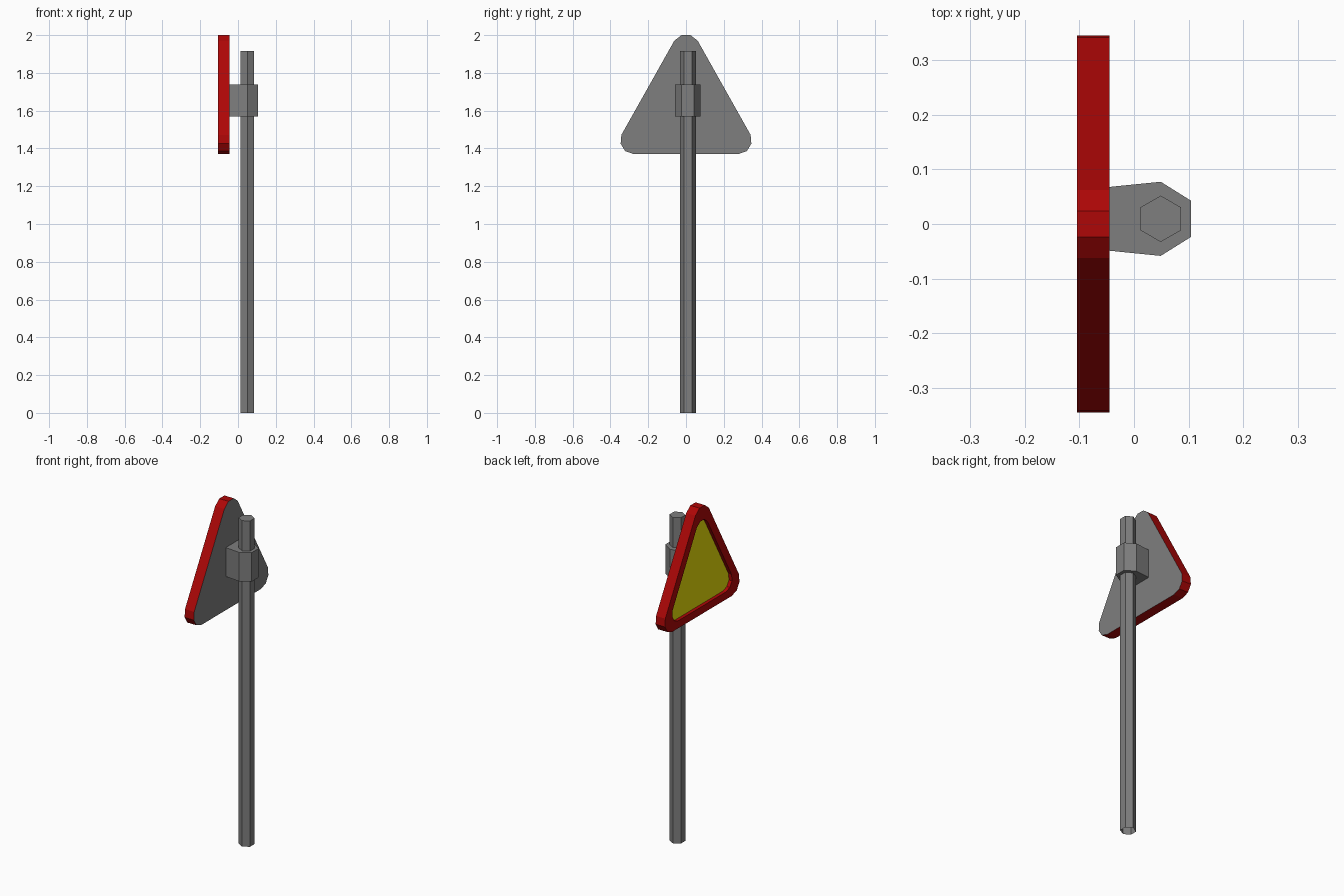
import bpy, bmesh, math
from mathutils import Vector

if "Cube" in bpy.data.objects:
    bpy.data.objects.remove(bpy.data.objects["Cube"])


def material(name, color):
    m = bpy.data.materials.new(name)
    m.diffuse_color = color
    m.use_nodes = True
    m.node_tree.nodes["Principled BSDF"].inputs["Base Color"].default_value = m.diffuse_color
    return m


grey = material("dark_grey", (0.21, 0.21, 0.21, 1))
red = material("sign_red", (0.42, 0.002, 0.002, 1))
yellow = material("sign_yellow", (0.82, 0.73, 0.003, 1))


def finish(bm, name, mats):
    me = bpy.data.meshes.new(name)
    bm.to_mesh(me)
    bm.free()
    ob = bpy.data.objects.new(name, me)
    bpy.context.collection.objects.link(ob)
    for m in mats:
        me.materials.append(m)
    return ob


def prism(points, offset):
    """Extrude a closed outline by an offset; returns bmesh, start cap and end cap."""
    bm = bmesh.new()
    a = [bm.verts.new(p) for p in points]
    b = [bm.verts.new(Vector(p) + Vector(offset)) for p in points]
    n = len(a)
    start, end = bm.faces.new(a[::-1]), bm.faces.new(b)
    for i in range(n):
        bm.faces.new((a[i], a[(i + 1) % n], b[(i + 1) % n], b[i]))
    bmesh.ops.recalc_face_normals(bm, faces=bm.faces)
    return bm, start, end


# Hexagonal pole, open at the foot
R = 0.0425
hexagon = [(0.049 + R * math.cos(math.radians(30 + 60 * i)),
            0.0095 + R * math.sin(math.radians(30 + 60 * i)), 0) for i in range(6)]
bm, foot, _ = prism(hexagon, (0, 0, 1.915))
bmesh.ops.delete(bm, geom=[foot], context='FACES_ONLY')
finish(bm, "pole", [grey])

# Clamp joining pole and sign
half = [(-0.045, 0.0585), (0.049, 0.068), (0.105, 0.033)]
clamp = half + [(x, -y) for x, y in reversed(half)]
bm, _, _ = prism([(x, y + 0.0095, 1.568) for x, y in clamp], (0, 0, 0.17))
finish(bm, "clamp", [grey])

# Rounded triangle outline, right half mirrored to the left
half = [(0.024, 2.0), (0.062, 1.97), (0.342, 1.472), (0.346, 1.425),
        (0.322, 1.386), (0.277, 1.37)]
outline = half + [(-y, z) for y, z in reversed(half)]

# Red rim with recessed yellow panel on the -x side, open at the back
bm, front, back = prism([(-0.105, y, z) for y, z in outline], (0.06, 0, 0))
panel = bmesh.ops.extrude_discrete_faces(bm, faces=[front])["faces"][0]
centre = Vector((-0.105, 0, 1.59))
for v in panel.verts:                      # flat rim
    v.co = centre + (v.co - centre) * 0.8
panel = bmesh.ops.extrude_discrete_faces(bm, faces=[panel])["faces"][0]
bmesh.ops.translate(bm, verts=panel.verts, vec=(0.02, 0, 0))
panel.material_index = 1
bmesh.ops.delete(bm, geom=[back], context='FACES_ONLY')
finish(bm, "sign_plate", [red, yellow])

# Grey back of the sign
bm = bmesh.new()
face = bm.faces.new([bm.verts.new((-0.045, y, z)) for y, z in outline])
face.normal_update()
if face.normal.x < 0:
    face.normal_flip()
finish(bm, "sign_back", [grey])
